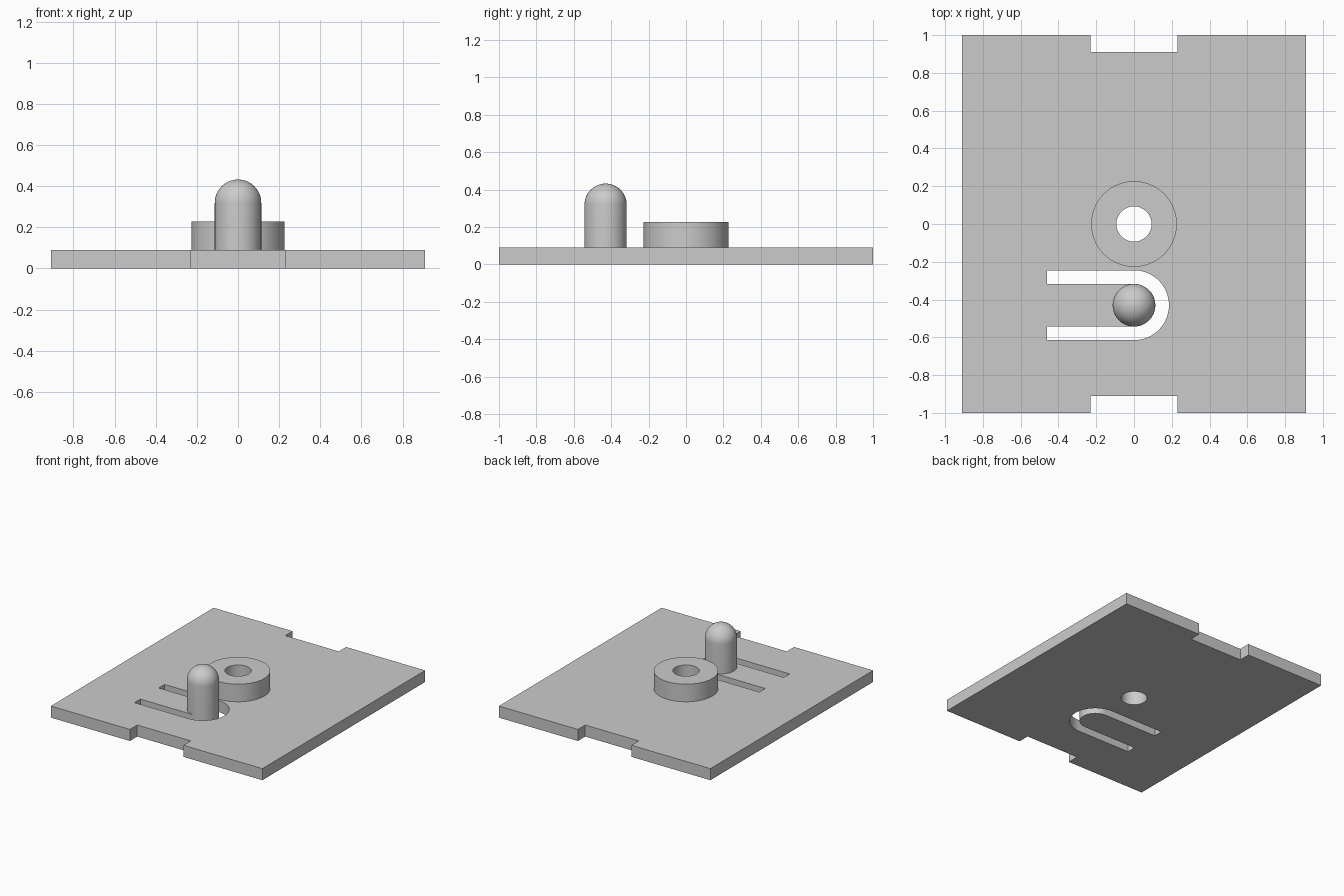
import bpy
import bmesh
from math import cos, sin, pi, radians
from mathutils import Vector

if "Cube" in bpy.data.objects:
    bpy.data.objects.remove(bpy.data.objects["Cube"], do_unlink=True)

HALF_X, HALF_Y, THICK = 0.91, 1.0, 0.09
NOTCH_X, NOTCH_Y = 0.23, 0.91
HOLE_R, BOSS_R, BOSS_TOP = 0.093, 0.227, 0.227
PIN_Y, PIN_R, PIN_TOP = -0.43, 0.113, 0.432
SLOT_R, SLOT_END = 0.185, -0.46

grey = bpy.data.materials.new("plain grey")
grey.use_nodes = True
grey.diffuse_color = (0.6, 0.6, 0.6, 1)
grey.node_tree.nodes["Principled BSDF"].inputs["Base Color"].default_value = (0.6, 0.6, 0.6, 1)


def arc(radius, start, end, steps, y=0.0):
    """Points on an arc, both ends included."""
    angles = [start + (end - start) * i / steps for i in range(steps + 1)]
    return [(radius * cos(a), y + radius * sin(a)) for a in angles]


def circle(radius):
    return arc(radius, 0, 2 * pi, 64)[:-1]


def add_object(name, bm):
    """Clean the mesh, give it the material and smooth its round sides."""
    bmesh.ops.remove_doubles(bm, verts=bm.verts, dist=0.0001)
    bmesh.ops.recalc_face_normals(bm, faces=bm.faces)
    mesh = bpy.data.meshes.new(name)
    bm.to_mesh(mesh)
    bm.free()
    mesh.materials.append(grey)
    obj = bpy.data.objects.new(name, mesh)
    bpy.context.collection.objects.link(obj)
    bpy.ops.object.select_all(action='DESELECT')
    obj.select_set(True)
    bpy.context.view_layer.objects.active = obj
    bpy.ops.object.shade_smooth_by_angle(angle=radians(30))
    return obj


def extrude_outlines(name, outlines, bottom, top):
    """Fill the first outline, leave the others as holes, and extrude."""
    curve = bpy.data.curves.new(name + " outline", 'CURVE')
    curve.dimensions = '2D'
    curve.fill_mode = 'BOTH'
    curve.extrude = (top - bottom) / 2
    for points in outlines:
        spline = curve.splines.new('POLY')
        spline.points.add(len(points) - 1)
        for point, (x, y) in zip(spline.points, points):
            point.co = (x, y, 0, 1)
        spline.use_cyclic_u = True
    helper = bpy.data.objects.new(name + " outline", curve)
    bpy.context.collection.objects.link(helper)
    depsgraph = bpy.context.evaluated_depsgraph_get()
    filled = bpy.data.meshes.new_from_object(helper.evaluated_get(depsgraph))
    bm = bmesh.new()
    bm.from_mesh(filled)
    bmesh.ops.translate(bm, verts=bm.verts, vec=(0, 0, (top + bottom) / 2))
    bpy.data.objects.remove(helper, do_unlink=True)
    bpy.data.curves.remove(curve)
    bpy.data.meshes.remove(filled)
    return add_object(name, bm)


# Plate with a notch at each end, a centre hole and a U-shaped slot
front_half = [(-HALF_X, -HALF_Y), (-NOTCH_X, -HALF_Y), (-NOTCH_X, -NOTCH_Y),
              (NOTCH_X, -NOTCH_Y), (NOTCH_X, -HALF_Y), (HALF_X, -HALF_Y)]
plate_outline = front_half + [(-x, -y) for x, y in front_half]
slot = ([(SLOT_END, PIN_Y - SLOT_R)]
        + arc(SLOT_R, -pi / 2, pi / 2, 32, PIN_Y)
        + [(SLOT_END, PIN_Y + SLOT_R), (SLOT_END, PIN_Y + PIN_R)]
        + arc(PIN_R, pi / 2, -pi / 2, 32, PIN_Y)
        + [(SLOT_END, PIN_Y - PIN_R)])
extrude_outlines("base_plate", [plate_outline, circle(HOLE_R), slot], 0, THICK)

# Raised ring around the centre hole
extrude_outlines("centre_boss", [circle(BOSS_R), circle(HOLE_R)], THICK, BOSS_TOP)

# Round-topped pin at the tip of the flexible tongue
dome_start = PIN_TOP - PIN_R
profile = [(0, THICK), (PIN_R, THICK)] + arc(PIN_R, 0, pi / 2, 16, dome_start)
bm = bmesh.new()
verts = [bm.verts.new((r, PIN_Y, z)) for r, z in profile]
edges = [bm.edges.new(pair) for pair in zip(verts, verts[1:])]
bmesh.ops.spin(bm, geom=verts + edges, cent=Vector((0, PIN_Y, 0)), axis=(0, 0, 1),
               angle=2 * pi, steps=64)
add_object("locating_pin", bm)
